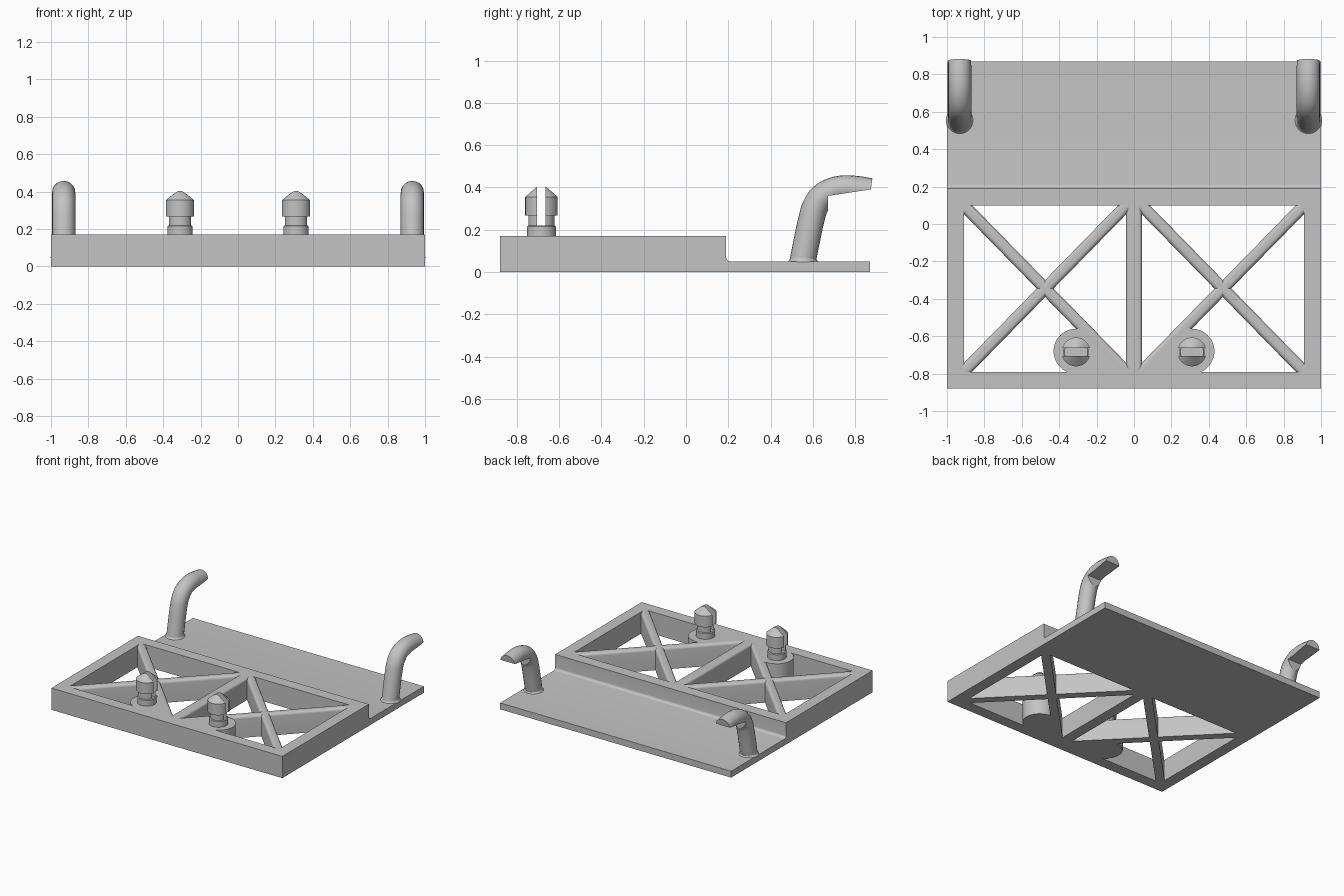
import bpy, bmesh, math
from mathutils import Vector

if "Cube" in bpy.data.objects:
    bpy.data.objects.remove(bpy.data.objects["Cube"], do_unlink=True)

grey = bpy.data.materials.new("plain grey")
grey.use_nodes = True
colour = (0.55, 0.55, 0.55, 1)
grey.diffuse_color = colour
grey.node_tree.nodes["Principled BSDF"].inputs["Base Color"].default_value = colour

TOP, PLATE = 0.17, 0.05


def finish(name, bm, smooth=True):
    bmesh.ops.recalc_face_normals(bm, faces=bm.faces)
    mesh = bpy.data.meshes.new(name)
    bm.to_mesh(mesh)
    bm.free()
    mesh.materials.append(grey)
    obj = bpy.data.objects.new(name, mesh)
    bpy.context.collection.objects.link(obj)
    if smooth:
        shade(obj)
    return obj


def shade(obj):
    bpy.ops.object.select_all(action='DESELECT')
    obj.select_set(True)
    bpy.context.view_layer.objects.active = obj
    bpy.ops.object.shade_smooth_by_angle(angle=math.radians(35))


def prism(name, points, along, smooth=False):
    """Extrude a flat outline of 3D points along a vector."""
    bm = bmesh.new()
    face = bm.faces.new([bm.verts.new(p) for p in points])
    new = bmesh.ops.extrude_face_region(bm, geom=[face])["geom"]
    verts = [v for v in new if isinstance(v, bmesh.types.BMVert)]
    bmesh.ops.translate(bm, verts=verts, vec=along)
    return finish(name, bm, smooth)


def bar(name, start, end, width, rounding=0.0):
    """Upright bar between two plan points, with rounded long top edges."""
    a, b = Vector((*start, 0)), Vector((*end, 0))
    side = Vector((a.y - b.y, b.x - a.x, 0)).normalized()
    half = width / 2
    outline = [(-half, 0), (half, 0)]
    steps = 6 if rounding else 0
    for sign in (1, -1):
        arc = []
        for i in range(steps + 1):
            t = i / max(steps, 1) * math.pi / 2
            arc.append((sign * (half - rounding + rounding * math.cos(t)),
                        TOP - rounding + rounding * math.sin(t)))
        outline += arc if sign > 0 else arc[::-1]
    points = [a + side * u + Vector((0, 0, z)) for u, z in outline]
    return prism(name, points, b - a, rounding > 0)


def lathe(name, profile, x, y, sides=48):
    bm = bmesh.new()
    verts = [bm.verts.new((x + r, y, z)) for r, z in profile]
    edges = [bm.edges.new(pair) for pair in zip(verts, verts[1:])]
    bmesh.ops.spin(bm, geom=verts + edges, cent=(x, y, 0), axis=(0, 0, 1),
                   angle=math.tau, steps=sides)
    bmesh.ops.remove_doubles(bm, verts=bm.verts, dist=0.0001)
    return finish(name, bm)


def cut(obj, cutter):
    """Subtract a cutter, keep the result and drop the cutter."""
    mod = obj.modifiers.new("cut", 'BOOLEAN')
    mod.operation, mod.object, mod.solver = 'DIFFERENCE', cutter, 'EXACT'
    bpy.ops.object.select_all(action='DESELECT')
    obj.select_set(True)
    bpy.context.view_layer.objects.active = obj
    bpy.ops.object.modifier_apply(modifier=mod.name)
    bpy.data.objects.remove(cutter, do_unlink=True)
    shade(obj)


# Rear plate and back rail in one profile, with a small fillet at the step
step = [(0.10, 0), (0.87, 0), (0.87, PLATE)]
step += [(0.21 - 0.02 * math.sin(t), PLATE + 0.02 - 0.02 * math.cos(t))
         for t in (i * math.pi / 12 for i in range(7))]
step += [(0.19, TOP), (0.10, TOP)]
prism("rear_plate_and_rail", [(-1, y, z) for y, z in step], (2, 0, 0), True)

# Frame bars
bar("front_rail", (-1, -0.835), (1, -0.835), 0.09)
bar("centre_bar", (0, -0.80), (0, 0.12), 0.085, 0.018)

# Path of each hook in the side plane
hook_path = [(0.548, 0.03), (0.572, 0.15), (0.596, 0.26), (0.612, 0.31),
             (0.64, 0.352), (0.682, 0.38), (0.735, 0.394), (0.80, 0.393), (0.873, 0.382)]

for sx, label in ((1, "left"), (-1, "right")):
    bar(label + "_side_rail", (sx * 0.955, -0.80), (sx * 0.955, 0.12), 0.09)

    # Crossed braces
    bar(label + "_brace_outward", (sx * 0.03, -0.80), (sx * 0.92, 0.11), 0.064, 0.022)
    bar(label + "_brace_inward", (sx * 0.03, 0.11), (sx * 0.92, -0.80), 0.064, 0.022)

    # Round pad with the web that joins it to the brace and front rail
    px, py = sx * 0.31, -0.68
    lathe(label + "_pad", [(0, 0), (0.12, 0), (0.12, TOP), (0, TOP)], px, py)
    web = [(0.31, -0.80), (0.03, -0.80), (0.05, -0.775), (0.27, -0.55), (0.31, -0.56)]
    prism(label + "_pad_web", [(sx * x, y, 0) for x, y in web], (0, 0, TOP))

    # Split snap peg
    peg = lathe(label + "_peg", [(0, 0.15), (0.068, 0.15), (0.068, 0.215), (0.062, 0.22),
                                 (0.062, 0.268), (0.077, 0.268), (0.077, 0.355),
                                 (0.022, 0.403), (0.012, 0.41), (0, 0.412)], px, py - 0.004)
    slot = prism("peg_slot", [(px - 0.1, y, z) for y, z in
                              ((-0.705, 0.22), (-0.664, 0.22), (-0.664, 0.5), (-0.705, 0.5))],
                 (0.2, 0, 0))
    cut(peg, slot)

    # Bent round hook, swept along its path
    hx = sx * 0.932
    curve = bpy.data.curves.new(label + "_hook", 'CURVE')
    curve.dimensions, curve.bevel_depth = '3D', 0.062
    curve.bevel_resolution, curve.use_fill_caps = 8, True
    curve.resolution_u = 5
    spline = curve.splines.new('BEZIER')
    spline.bezier_points.add(len(hook_path) - 1)
    for point, (y, z) in zip(spline.bezier_points, hook_path):
        point.co = (hx, y, z)
        point.handle_left_type = point.handle_right_type = 'AUTO'
    swept = bpy.data.objects.new("swept_hook", curve)
    bpy.context.collection.objects.link(swept)
    mesh = bpy.data.meshes.new_from_object(
        swept.evaluated_get(bpy.context.evaluated_depsgraph_get()))
    bpy.data.objects.remove(swept, do_unlink=True)
    bm = bmesh.new()
    bm.from_mesh(mesh)
    bmesh.ops.remove_doubles(bm, verts=bm.verts, dist=0.0001)
    hook = finish(label + "_hook", bm)

    # Flat underside of the hook arm
    under = prism("hook_underside", [(hx - 0.1, y, z) for y, z in
                                     ((0.672, 0.2), (0.672, 0.36), (0.95, 0.402), (0.95, 0.2))],
                  (0.2, 0, 0))
    cut(hook, under)

    # Flared hook foot
    lathe(label + "_hook_foot", [(0.074, 0.048), (0.068, 0.052), (0.063, 0.06), (0.06, 0.07)],
          hx, 0.554)
